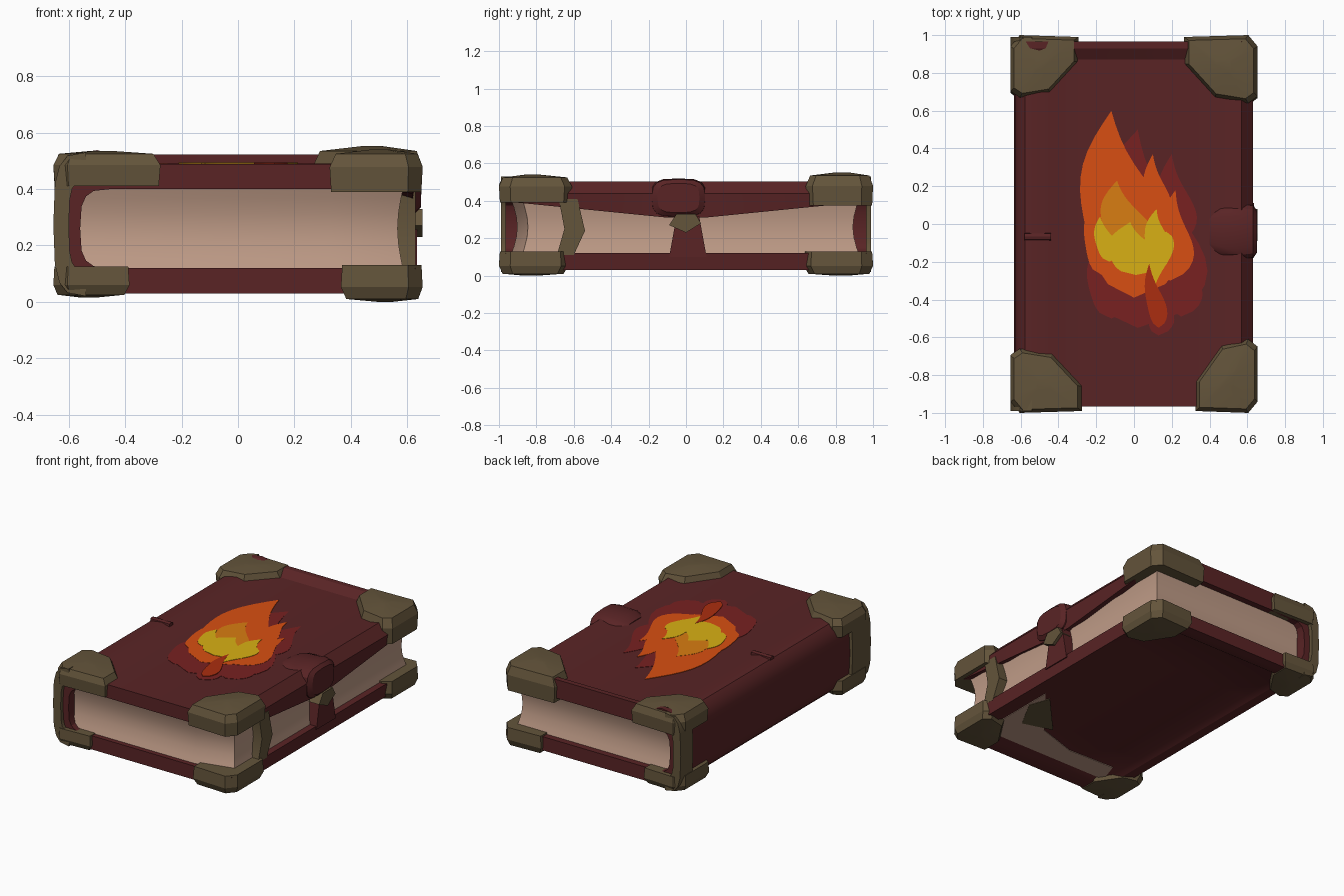
import bpy
import bmesh
import math

default_cube = bpy.data.objects.get("Cube")
if default_cube:
    bpy.data.objects.remove(default_cube, do_unlink=True)


def material(name, red, green, blue):
    """Flat material from display values, stored as linear."""
    def linear(value):
        return ((value + .055) / 1.055) ** 2.4
    colour = (linear(red), linear(green), linear(blue), 1)
    mat = bpy.data.materials.new(name)
    mat.use_nodes = True
    mat.diffuse_color = colour
    shader = mat.node_tree.nodes["Principled BSDF"]
    shader.inputs["Base Color"].default_value = colour
    shader.inputs["Roughness"].default_value = .9
    return mat


leather = material("dark red leather", .35, .14, .145)
brass = material("aged brass", .39, .33, .23)
paper = material("old paper", .75, .61, .53)
glow_red = material("glow red", .47, .13, .13)
ember = material("ember red", .67, .18, .06)
flame_orange = material("flame orange", .85, .31, .07)
flame_amber = material("flame amber", .85, .49, .07)
flame_yellow = material("flame yellow", .85, .69, .08)


def loft(name, rings, mat, smooth_angle=28):
    """Skin a list of equal-length closed rings and cap both ends."""
    bm = bmesh.new()
    loops = [[bm.verts.new(point) for point in ring] for ring in rings]
    count = len(loops[0])
    for lower, upper in zip(loops, loops[1:]):
        for i in range(count):
            j = (i + 1) % count
            bm.faces.new((lower[i], lower[j], upper[j], upper[i]))
    bm.faces.new(loops[0][::-1])
    bm.faces.new(loops[-1])
    bmesh.ops.recalc_face_normals(bm, faces=bm.faces)
    mesh = bpy.data.meshes.new(name)
    bm.to_mesh(mesh)
    bm.free()
    mesh.materials.append(mat)
    obj = bpy.data.objects.new(name, mesh)
    bpy.context.collection.objects.link(obj)
    bpy.ops.object.select_all(action="DESELECT")
    obj.select_set(True)
    bpy.context.view_layer.objects.active = obj
    bpy.ops.object.shade_smooth_by_angle(angle=math.radians(smooth_angle))


def prism_x(name, outline, x_low, x_high, mat):
    """Extrude a (y, z) outline along x."""
    loft(name, [[(x, y, z) for y, z in outline] for x in (x_low, x_high)], mat)


def plate(name, outline, z_low, thickness, mat):
    """Thin flat plate from an (x, y) outline."""
    levels = (z_low, z_low + thickness)
    loft(name, [[(x, y, z) for x, y in outline] for z in levels], mat)


def arc(centre_a, centre_b, radius_a, radius_b, start, end, steps=8):
    """Squared-off elliptical arc; start and end are in half turns."""
    points = []
    for i in range(steps + 1):
        angle = math.pi * (start + (end - start) * i / steps)
        cosine, sine = math.cos(angle), math.sin(angle)
        points.append((centre_a + radius_a * math.copysign(abs(cosine) ** .6, cosine),
                       centre_b + radius_b * math.copysign(abs(sine) ** .6, sine)))
    return points


# Cover: a C-shaped section (front board, spine, back board) lofted along y
def cover_section(y):
    bottom = .03
    top = .523 if y > .9 else .488
    lip = .3 + .1 * min(1, abs(y))
    recess = bottom if abs(y) > .85 else bottom + .02
    ridge = top + .015
    section = [(.5, top), (.57, ridge), (.63, top - .05), (.62, lip), (.45, .4)]
    section += arc(-.45, .26, .11, .14, .5, 1.5)
    section += [(.63, .12), (.62, bottom), (.54, bottom), (.5, recess), (-.46, recess)]
    section += arc(-.5, (ridge + bottom) / 2, .135, (ridge - bottom) / 2, 1.5, .5)
    section.append((-.44, top))
    return [(x, y, z) for x, z in section]


cover_stations = (-.965, -.87, -.84, -.5, -.1, .1, .5, .84, .87, .93, .965)
loft("leather_cover", [cover_section(y) for y in cover_stations], leather)

# Page block: edges hollowed between the boards, front corner cut back
page_plan = [(-.57, -.94), (.34, -.94), (.59, -.88), (.59, .93), (-.57, .93)]
page_rings = []
for step in range(7):
    z = .1 + .32 * step / 6
    shrink = 1 - .04 * math.sin(math.pi * step / 6)
    page_rings.append([(x * shrink if x > 0 else x, y * shrink, z) for x, y in page_plan])
loft("page_block", page_rings, paper)


# Metal corners: faceted caps rising to a blunt stud
def corner(name, side, end, width, depth, z_base, z_face, z_stud):
    plan = [(0, .06), (.05, 0), (width, .01), (width, depth * .42),
            (width * .58, depth * .92), (.05, depth), (0, depth * .9)]
    middle_u, middle_v = width * .45, depth * .45
    z_edge = z_base + (z_face - z_base) * .65
    rings = []
    for z, scale in ((z_base, .97), (z_edge, 1), (z_face, .88), (z_stud, .2)):
        ring = []
        for u, v in plan:
            u = middle_u + (u - middle_u) * scale
            v = middle_v + (v - middle_v) * scale
            ring.append((side * (.655 - u), end * (1 - v), z))
        rings.append(ring)
    loft(name, rings, brass, 20)


corner("top_corner_front_right", -1, -1, .38, .34, .41, .525, .535)
corner("top_corner_front_left", 1, -1, .33, .39, .39, .525, .54)
corner("top_corner_back_right", -1, 1, .36, .33, .4, .525, .535)
corner("top_corner_back_left", 1, 1, .39, .36, .375, .535, .552)

# Lower corners and the metal bands running down both ends of the spine
for end, place, band_length in ((-1, "front", .2), (1, "back", .14)):
    corner("bottom_corner_" + place + "_right", -1, end, .27, .34, .125, .025, .015)
    corner("bottom_corner_" + place + "_left", 1, end, .29, .37, .13, .01, 0)
    band = arc(-.54, .275, .115, .255, .5, 1.5) + arc(-.54, .27, .06, .16, 1.5, .5)
    loft("spine_band_" + place,
         [[(x, end * y, z) for x, z in band] for y in (.99, 1 - band_length)], brass)

# Bent metal tab joining the boards near the front corner
prism_x("edge_tab", [(-.68, .41), (-.58, .41), (-.54, .24), (-.6, .11),
                     (-.69, .11), (-.65, .25)], .55, .63, brass)

# Clasp: strap, metal catch and padded flap over the top edge
prism_x("clasp_strap", [(-.09, .1), (.11, .1), (.07, .32), (-.05, .32)],
        .54, .635, leather)
prism_x("clasp_catch", [(-.09, .27), (0, .23), (.08, .28), (.05, .33), (-.05, .33)],
        .58, .655, brass)
flap_rings = []
for x, scale in ((.4, .75), (.46, .95), (.58, 1), (.63, .95), (.65, .75)):
    flap_rings.append([(x, y, z) for y, z in
                       arc(-.04, .415, .15 * scale, .105 * scale, 0, 1.875, 15)])
loft("clasp_flap", flap_rings, leather)

# Small raised strap end beside the spine
prism_x("spine_strap", arc(-.067, .485, .02, .025, 0, 1.75, 7), -.58, -.44, leather)


# Flame emblem: thin teardrop tongues stacked from glow to core
def tongue(name, mat, layer, x, y, half_width, length, lean, steps=14):
    right, left = [], []
    for i in range(1, steps):
        t = i / steps
        middle = x + lean * t + half_width * .2 * math.sin(math.tau * t)
        half = half_width * math.sin(math.pi * t ** .6)
        right.append((middle + half, y + length * t))
        left.append((middle - half, y + length * t))
    outline = [(x, y)] + right + [(x + lean, y + length)] + left[::-1]
    plate(name, outline, .486, .004 + layer * .0012, mat)


tongue("glow_body", glow_red, 0, .02, -.55, .31, 1.05, 0)
tongue("glow_left_tongue", glow_red, 0, -.18, -.1, .1, .57, -.02)
tongue("glow_right_tongue", glow_red, 0, .22, -.1, .1, .47, -.02)
tongue("glow_lower_left", glow_red, 0, -.12, -.5, .11, .4, -.06)
tongue("glow_lower_right", glow_red, 0, .25, -.49, .09, .4, .02)
tongue("glow_tail", glow_red, 0, .13, -.59, .07, .3, 0)
tongue("flame_body", flame_orange, 1, 0, -.39, .25, .99, -.12)
tongue("flame_left_tongue", flame_orange, 1, -.17, -.27, .09, .42, -.03)
tongue("flame_right_tongue", flame_orange, 1, .19, -.3, .1, .48, .03)
tongue("flame_middle_tongue", flame_orange, 1, .12, 0, .07, .37, -.02)
tongue("flame_spark", flame_orange, 1, -.18, .31, .02, .1, .01)
tongue("flame_middle", flame_amber, 2, -.03, -.16, .13, .39, -.06)
tongue("flame_core", flame_yellow, 3, .01, -.27, .15, .28, -.03)
tongue("flame_core_left", flame_yellow, 3, -.13, -.2, .06, .24, -.05)
tongue("flame_core_right", flame_yellow, 3, .1, -.16, .06, .24, .02)
tongue("flame_core_drip", flame_yellow, 3, .17, -.04, .05, -.32, -.07)
tongue("flame_tail", ember, 4, .13, -.55, .05, .34, -.05)

# Worn patches on the underside
plate("worn_paper_patch", [(.5, -.25), (.5, -.83), (-.45, -.83), (-.4, -.68),
                           (-.06, -.69), (.22, -.6)], .046, .006, paper)
plate("worn_brass_patch", [(.44, -.28), (.18, -.56), (.38, -.62), (.49, -.42)],
      .044, .007, brass)
